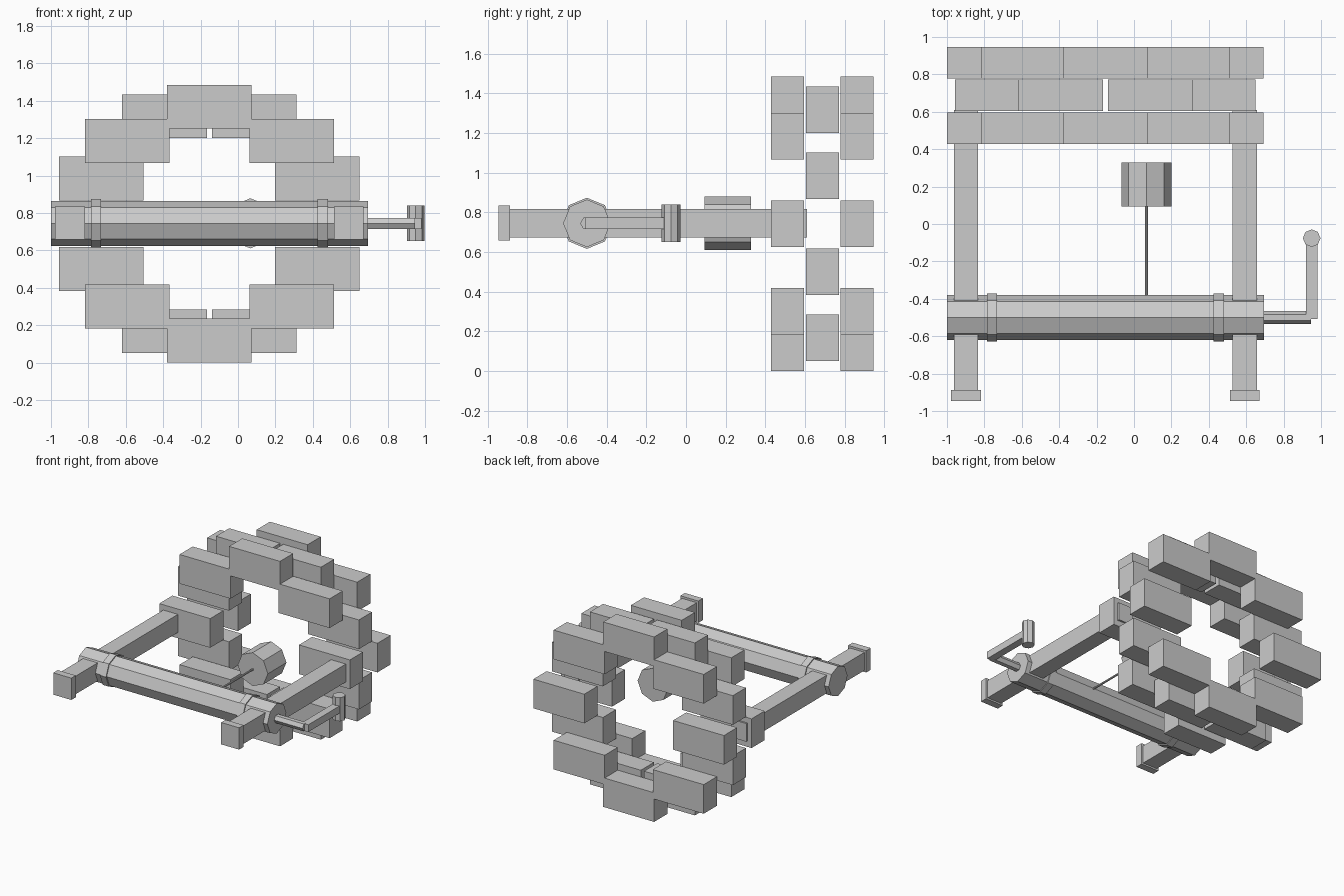
import bpy, bmesh, math
from mathutils import Vector

old = bpy.data.objects.get("Cube")
if old:
    bpy.data.objects.remove(old, do_unlink=True)

GREY = (0.6, 0.6, 0.6, 1.0)
stone = bpy.data.materials.new("plain grey")
stone.use_nodes = True
stone.diffuse_color = GREY
stone.node_tree.nodes["Principled BSDF"].inputs["Base Color"].default_value = GREY

CX, CZ = -0.153, 0.743      # axis of the brick shaft


def finish(bm, name):
    bmesh.ops.recalc_face_normals(bm, faces=bm.faces)
    mesh = bpy.data.meshes.new(name)
    bm.to_mesh(mesh)
    bm.free()
    mesh.materials.append(stone)
    obj = bpy.data.objects.new(name, mesh)
    bpy.context.collection.objects.link(obj)
    return obj


def box(name, center, size):
    bm = bmesh.new()
    bmesh.ops.create_cube(bm, size=1)
    for v in bm.verts:
        v.co = Vector(center) + Vector([a * b for a, b in zip(v.co, size)])
    return finish(bm, name)


def prism(name, axis, center, start, end, radius, sides=8):
    """Straight prism along an axis; center gives the other two coordinates."""
    bm = bmesh.new()
    rings = []
    for along in (start, end):
        ring = []
        for i in range(sides):
            a = math.tau * i / sides
            p = [center[0] + radius * math.cos(a), center[1] + radius * math.sin(a)]
            p.insert("xyz".index(axis), along)
            ring.append(bm.verts.new(p))
        rings.append(ring)
        bm.faces.new(ring)
    for i in range(sides):
        j = (i + 1) % sides
        bm.faces.new((rings[0][i], rings[0][j], rings[1][j], rings[1][i]))
    return finish(bm, name)


# Brick rings: offsets of one quadrant, mirrored both ways
outer_ring = [(0, 0.625), (0.44, 0.442), (0.62, 0)]
middle_ring = [(0.24, 0.575), (0.577, 0.242)]
for layer, (y, offsets) in enumerate([(0.512, outer_ring), (0.688, middle_ring),
                                      (0.862, outer_ring)]):
    places = {(sx * dx, sz * dz) for dx, dz in offsets
              for sx in (-1, 1) for sz in (-1, 1)}
    for n, (dx, dz) in enumerate(sorted(places)):
        box(f"brick_{layer + 1}_{n + 1}", (CX + dx, y, CZ + dz), (0.452, 0.167, 0.234))

# Posts with end caps, and collars on the roller
for side, s in (("right", -1), ("left", 1)):
    x = CX + s * 0.745
    box(f"{side}_post", (x, -0.143, 0.745), (0.13, 1.506, 0.145))
    box(f"{side}_post_cap", (x, -0.917, 0.747), (0.16, 0.057, 0.175))
    xc = CX + s * 0.606
    prism(f"{side}_roller_collar", "x", (-0.5, 0.745), xc - 0.027, xc + 0.027, 0.129)

# Roller and crank
prism("roller", "x", (-0.5, 0.745), -1.0, 0.695, 0.12)
prism("crank_shaft", "x", (-0.5, 0.745), 0.69, 0.947, 0.034, 6)
box("crank_arm", (0.95, -0.293, 0.745), (0.06, 0.43, 0.058))
prism("crank_handle", "z", (0.95, -0.076), 0.65, 0.84, 0.047)

# Rope and bucket
prism("rope", "y", (0.066, 0.745), -0.4, 0.1, 0.008)
prism("bucket", "y", (0.066, 0.745), 0.093, 0.328, 0.134)
